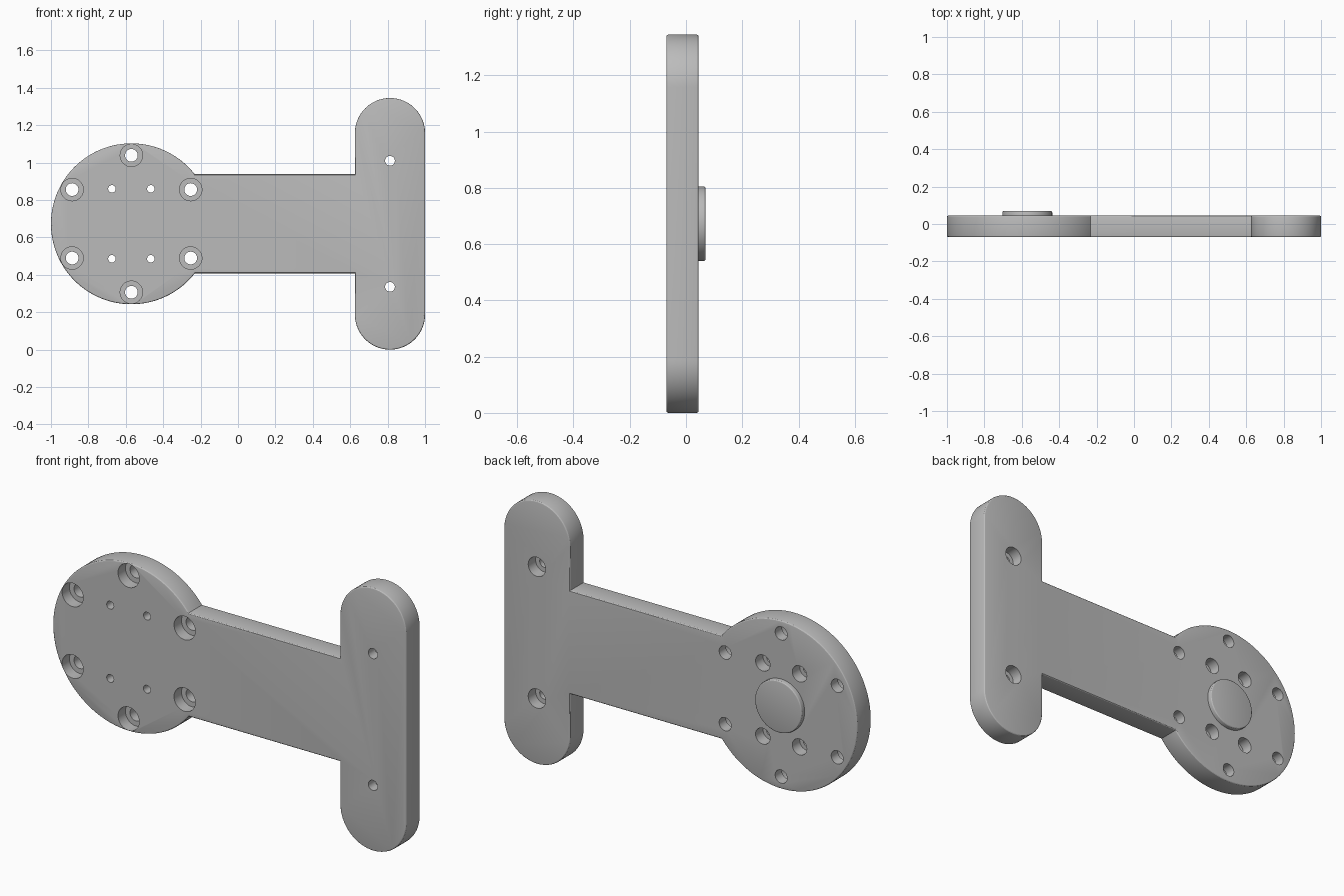
import bpy, bmesh, math
from mathutils import Vector

if "Cube" in bpy.data.objects:
    bpy.data.objects.remove(bpy.data.objects["Cube"])

FRONT, BACK, TOP = -0.07, 0.045, 0.07
CX, CZ, R = -0.57, 0.6725, 0.43      # round end
ARM = 0.265                          # half height of the arm
HX, HR, HH = 0.8125, 0.1875, 0.6725  # cross bar: centre, radius, half height

grey = bpy.data.materials.new("grey metal")
grey.diffuse_color = (0.5, 0.5, 0.5, 1)
grey.use_nodes = True
grey.node_tree.nodes["Principled BSDF"].inputs["Base Color"].default_value = grey.diffuse_color


def make_object(name, bm):
    bmesh.ops.recalc_face_normals(bm, faces=bm.faces[:])
    me = bpy.data.meshes.new(name)
    bm.to_mesh(me)
    bm.free()
    me.materials.append(grey)
    ob = bpy.data.objects.new(name, me)
    bpy.context.collection.objects.link(ob)
    return ob


def activate(ob):
    bpy.ops.object.select_all(action='DESELECT')
    ob.select_set(True)
    bpy.context.view_layer.objects.active = ob


def arc(cx, cz, r, a0, a1, n):
    return [(cx + r * math.cos(a0 + (a1 - a0) * i / n),
             cz + r * math.sin(a0 + (a1 - a0) * i / n)) for i in range(n + 1)]


def slab(name, outline, y0, y1, bevel, both=True):
    """Extrude an xz outline along y and round its rims."""
    bm = bmesh.new()
    face = bm.faces.new([bm.verts.new((x, y0, z)) for x, z in outline])
    ext = bmesh.ops.extrude_face_region(bm, geom=[face], use_keep_orig=True)
    bmesh.ops.translate(bm, vec=(0, y1 - y0, 0),
                        verts=[v for v in ext['geom'] if isinstance(v, bmesh.types.BMVert)])
    bmesh.ops.recalc_face_normals(bm, faces=bm.faces[:])
    rims = [e for e in bm.edges if abs(e.verts[0].co.y - e.verts[1].co.y) < 1e-6
            and (both or e.verts[0].co.y > (y0 + y1) / 2)]
    bmesh.ops.bevel(bm, geom=rims, offset=bevel, segments=3, profile=0.5, affect='EDGES')
    return make_object(name, bm)


def stepped_cutter(bm, x, z, steps, n=40):
    """Solid of revolution about y from (y, radius) steps."""
    rings = [[bm.verts.new((x + r * math.cos(2 * math.pi * i / n), y,
                            z + r * math.sin(2 * math.pi * i / n))) for i in range(n)]
             for y, r in steps]
    for a, b in zip(rings, rings[1:]):
        for i in range(n):
            j = (i + 1) % n
            bm.faces.new((a[i], a[j], b[j], b[i]))
    bm.faces.new(rings[0])
    bm.faces.new(rings[-1][::-1])


# plate outline: round end, arm and cross bar with rounded tips
a = math.asin(ARM / R)
outline = arc(CX, CZ, R, a, 2 * math.pi - a, 120)
outline += [(HX - HR, CZ - ARM)]
outline += arc(HX, CZ - HH + HR, HR, math.pi, 2 * math.pi, 48)
outline += arc(HX, CZ + HH - HR, HR, 0, math.pi, 48)
outline += [(HX - HR, CZ + ARM)]
plate = slab("plate", outline, FRONT, BACK, 0.008)

# holes: six counterbored from the front, the rest from the back
bm = bmesh.new()
DEPTH = 0.06
for k in range(6):
    t = math.pi / 6 + k * math.pi / 3
    stepped_cutter(bm, CX + 0.366 * math.cos(t), CZ + 0.366 * math.sin(t),
                   [(-0.2, 0.06), (FRONT + DEPTH, 0.06), (FRONT + DEPTH, 0.034), (0.2, 0.034)])
for s in (-1, 1):
    spots = [(CX - 0.104, 0.187, 0.02, 0.041), (CX + 0.104, 0.187, 0.02, 0.041),
             (HX, 0.337, 0.026, 0.049)]
    for x, dz, r, wide in spots:
        stepped_cutter(bm, x, CZ + s * dz,
                       [(-0.2, r), (BACK - DEPTH, r), (BACK - DEPTH, wide), (0.2, wide)])
cutter = make_object("hole_cutter", bm)
cutter.hide_render = True

mod = plate.modifiers.new("holes", 'BOOLEAN')
mod.operation = 'DIFFERENCE'
mod.solver = 'EXACT'
mod.object = cutter
activate(plate)
bpy.ops.object.modifier_apply(modifier=mod.name)
bpy.data.objects.remove(cutter, do_unlink=True)

# raised round boss on the back
boss = slab("boss", arc(CX, CZ, 0.133, 0, 2 * math.pi, 72)[:-1], BACK - 0.005, TOP, 0.008, False)

for ob in (plate, boss):
    activate(ob)
    bpy.ops.object.shade_smooth_by_angle(angle=math.radians(25))
